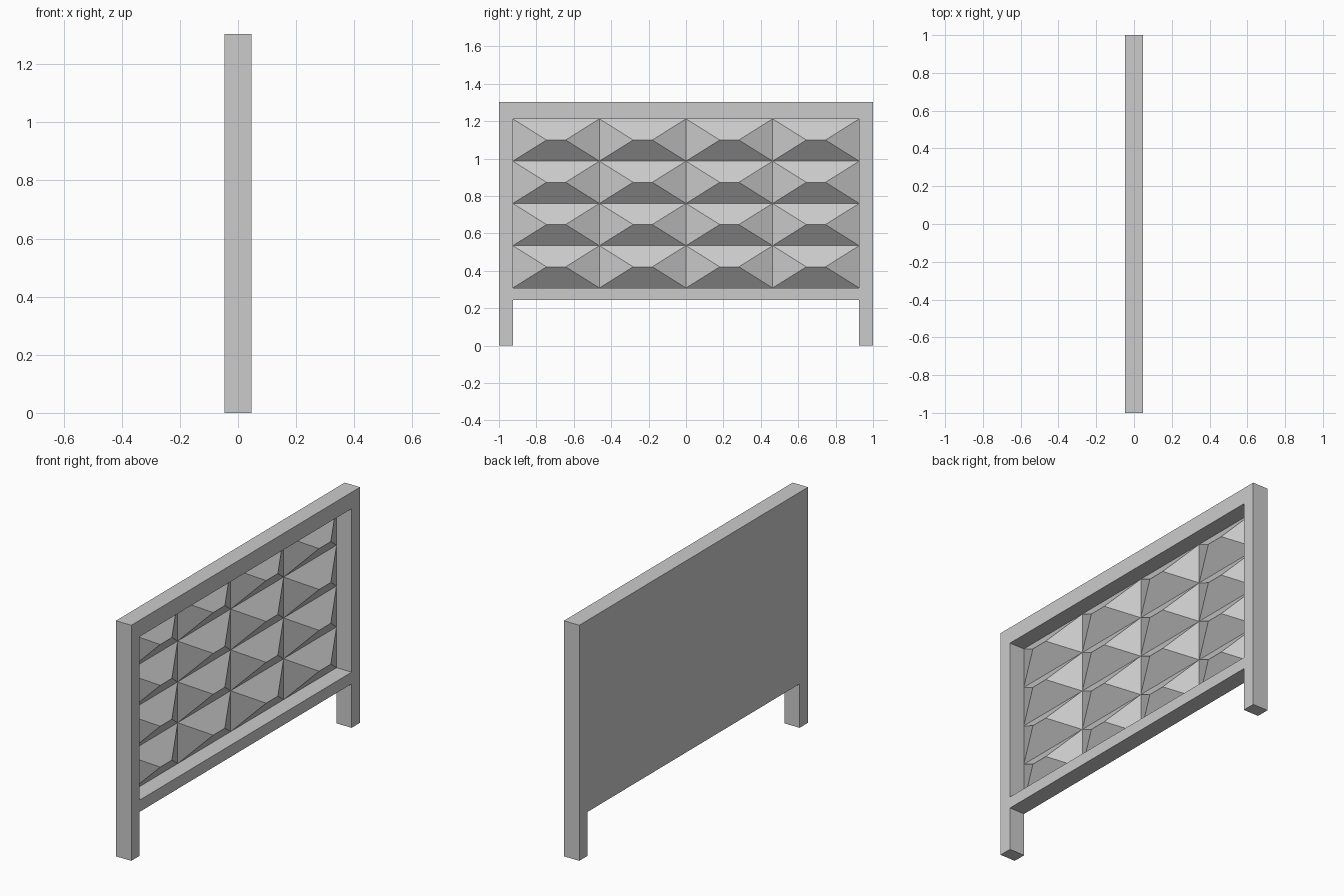
import bpy, bmesh

if "Cube" in bpy.data.objects:
    bpy.data.objects.remove(bpy.data.objects["Cube"], do_unlink=True)

# Overall dimensions
HALF_DEPTH = 0.047
TOP, RAIL_BOTTOM = 1.303, 0.243
OPEN_Y, OPEN_LOW, OPEN_HIGH = 0.926, 0.308, 1.212
BASE, PEAK = -0.045, 0.046
ROWS = COLUMNS = 4
RIDGE = 0.051

grey = bpy.data.materials.new("concrete_grey")
grey.use_nodes = True
colour = (0.6, 0.6, 0.6, 1)
grey.diffuse_color = colour
grey.node_tree.nodes["Principled BSDF"].inputs["Base Color"].default_value = colour


def add_object(name, bm):
    mesh = bpy.data.meshes.new(name)
    bmesh.ops.recalc_face_normals(bm, faces=bm.faces)
    bm.to_mesh(mesh)
    bm.free()
    mesh.materials.append(grey)
    obj = bpy.data.objects.new(name, mesh)
    bpy.context.collection.objects.link(obj)
    return obj


def prism(name, outline, x0, x1):
    """Extrude a (y, z) outline from x0 to x1."""
    bm = bmesh.new()
    face = bm.faces.new([bm.verts.new((x0, y, z)) for y, z in outline])
    ext = bmesh.ops.extrude_face_region(bm, geom=[face], use_keep_orig=True)
    for v in ext["geom"]:
        if isinstance(v, bmesh.types.BMVert):
            v.co.x = x1
    return add_object(name, bm)


# Frame with two legs, closed at the back
half = [(OPEN_Y, RAIL_BOTTOM), (OPEN_Y, 0), (1, 0), (1, TOP)]
frame = prism("frame", half + [(-y, z) for y, z in reversed(half)],
              -HALF_DEPTH, HALF_DEPTH)

# Pocket cut into the frame
cutter = prism("pocket_cutter",
               [(-OPEN_Y, OPEN_LOW), (OPEN_Y, OPEN_LOW),
                (OPEN_Y, OPEN_HIGH), (-OPEN_Y, OPEN_HIGH)], BASE, 0.2)
cutter.hide_render = True
cut = frame.modifiers.new("pocket", 'BOOLEAN')
cut.operation = 'DIFFERENCE'
cut.solver = 'EXACT'
cut.object = cutter
bpy.context.view_layer.objects.active = frame
bpy.ops.object.modifier_apply(modifier=cut.name)
bpy.data.objects.remove(cutter, do_unlink=True)

# Grid of ridged pyramids filling the pocket
bm = bmesh.new()
width = 2 * OPEN_Y / COLUMNS
height = (OPEN_HIGH - OPEN_LOW) / ROWS
for col in range(COLUMNS):
    for row in range(ROWS):
        y0, z0 = -OPEN_Y + col * width, OPEN_LOW + row * height
        y1, z1 = y0 + width, z0 + height
        ym, zm = (y0 + y1) / 2, (z0 + z1) / 2
        a, b, c, d = [bm.verts.new((BASE, y, z)) for y, z in
                      ((y0, z0), (y1, z0), (y1, z1), (y0, z1))]
        left, right = [bm.verts.new((PEAK, ym + s * RIDGE, zm)) for s in (-1, 1)]
        for loop in ((a, b, right, left), (b, c, right),
                     (c, d, left, right), (d, a, left), (d, c, b, a)):
            bm.faces.new(loop)
add_object("relief_pyramids", bm)
